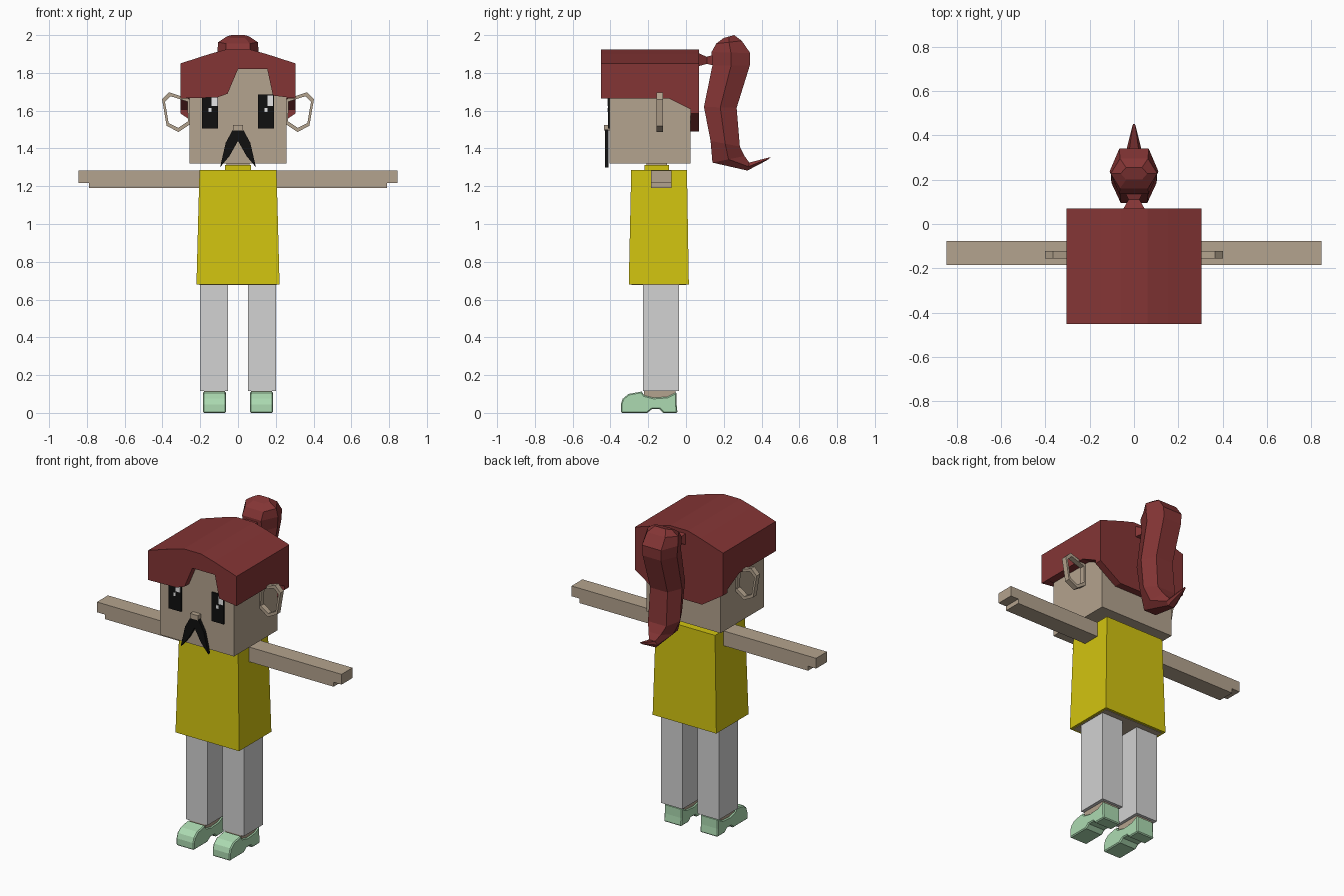
import bpy, bmesh
from mathutils import Vector

cube = bpy.data.objects.get("Cube")
if cube:
    bpy.data.objects.remove(cube, do_unlink=True)


def material(name, r, g, b):
    lin = [(c / 255 / 12.92 if c < 11 else ((c / 255 + 0.055) / 1.055) ** 2.4) for c in (r, g, b)]
    m = bpy.data.materials.new(name)
    m.use_nodes = True
    m.diffuse_color = (*lin, 1)
    m.node_tree.nodes["Principled BSDF"].inputs["Base Color"].default_value = (*lin, 1)
    return m


HAIR = material("dark red", 132, 53, 53)
SKIN = material("tan", 180, 163, 142)
YELLOW = material("yellow", 210, 196, 16)
GREY = material("light grey", 210, 210, 210)
GREEN = material("mint green", 172, 218, 177)
BLACK = material("black", 16, 16, 16)
WHITE = material("white", 240, 240, 240)


def finish(name, bm, mat):
    bmesh.ops.recalc_face_normals(bm, faces=bm.faces)
    mesh = bpy.data.meshes.new(name)
    bm.to_mesh(mesh)
    bm.free()
    mesh.materials.append(mat)
    ob = bpy.data.objects.new(name, mesh)
    bpy.context.collection.objects.link(ob)
    return ob


def loft(name, rings, mat, caps=True, closed=False):
    """Skin a series of equal-sized point rings."""
    bm = bmesh.new()
    vs = [[bm.verts.new(p) for p in ring] for ring in rings]
    n = len(vs[0])
    pairs = list(zip(vs, vs[1:])) + ([(vs[-1], vs[0])] if closed else [])
    for a, b in pairs:
        for i in range(n):
            j = (i + 1) % n
            bm.faces.new((a[i], a[j], b[j], b[i]))
    if caps and not closed:
        bm.faces.new(vs[0])
        bm.faces.new(vs[-1])
    return finish(name, bm, mat)


def prism_y(name, pts, y0, y1, mat):
    return loft(name, [[(x, y, z) for x, z in pts] for y in (y0, y1)], mat)


def prism_x(name, pts, x0, x1, mat):
    return loft(name, [[(x, y, z) for y, z in pts] for x in (x0, x1)], mat)


def rect(x0, x1, y0, y1, z):
    return [(x0, y0, z), (x1, y0, z), (x1, y1, z), (x0, y1, z)]


def box(name, x0, x1, y0, y1, z0, z1, mat):
    return loft(name, [rect(x0, x1, y0, y1, z) for z in (z0, z1)], mat)


def flip(pts, s):
    return [(x * s, z) for x, z in pts]


# Head and neck
box("head", -0.256, 0.256, -0.405, 0.025, 1.32, 1.83, SKIN)
box("neck", -0.06, 0.06, -0.21, -0.1, 1.28, 1.33, SKIN)
box("collar", -0.07, 0.07, -0.22, -0.09, 1.28, 1.313, YELLOW)

# Hair: arched crown, notched fringe, side panels and longer back
arch = [(0.305, 1.85), (0.15, 1.9), (0.06, 1.925), (-0.06, 1.925), (-0.15, 1.9), (-0.305, 1.85)]
prism_y("hair_crown", [(-0.305, 1.82), (0.305, 1.82)] + arch, -0.405, 0.025, HAIR)
prism_y("hair_fringe", [(-0.305, 1.665), (-0.11, 1.67), (-0.055, 1.69), (0, 1.82), (0.155, 1.82),
                        (0.185, 1.68), (0.305, 1.665)] + arch, -0.45, -0.405, HAIR)
prism_y("hair_back", [(-0.305, 1.585), (-0.16, 1.49), (0.16, 1.49), (0.305, 1.585)] + arch,
        0.025, 0.07, HAIR)
side = [(-0.405, 1.82), (-0.405, 1.665), (-0.09, 1.665), (0.025, 1.607), (0.025, 1.82)]
for s, label in ((1, "left"), (-1, "right")):
    prism_x(label + "_hair_side", side, s * 0.256, s * 0.305, HAIR)

# Hair tie and ponytail
tie = [(0.065, 1.835, 1.905, 0.05), (0.11, 1.848, 1.885, 0.025), (0.16, 1.835, 1.9, 0.05)]
loft("hair_tie", [[(-w, y, a), (w, y, a), (w, y, b), (-w, y, b)] for y, a, b, w in tie], HAIR)

# Each row: front y, front z, back y, back z, half width
tail = [(0.2, 1.985, 0.255, 2.0, 0.06), (0.16, 1.955, 0.295, 1.97, 0.105),
        (0.135, 1.91, 0.34, 1.905, 0.11), (0.14, 1.84, 0.338, 1.84, 0.105),
        (0.095, 1.62, 0.268, 1.615, 0.1), (0.13, 1.44, 0.285, 1.41, 0.105),
        (0.14, 1.325, 0.31, 1.36, 0.07), (0.325, 1.283, 0.335, 1.325, 0.035),
        (0.43, 1.338, 0.45, 1.355, 0.008)]
rings = []
for fy, fz, by, bz, w in tail:
    my, mz = (fy + by) / 2, (fz + bz) / 2
    rings.append([(-w * 0.6, fy, fz), (w * 0.6, fy, fz), (w, my, mz),
                  (w * 0.6, by, bz), (-w * 0.6, by, bz), (-w, my, mz)])
loft("ponytail", rings, HAIR)

# Eyes, with the glints on the same side of both
for x, label in ((-0.19, "right"), (0.105, "left")):
    box(label + "_eye", x, x + 0.085, -0.413, -0.404, 1.505, 1.685, BLACK)
    box(label + "_eye_glint", x + 0.05, x + 0.081, -0.416, -0.412, 1.625, 1.68, WHITE)
    box(label + "_eye_small_glint", x + 0.034, x + 0.05, -0.416, -0.412, 1.594, 1.615, WHITE)

# Nose and moustache
box("nose", -0.027, 0.027, -0.435, -0.4, 1.495, 1.525, SKIN)
whisker = [(0, 1.495), (0.027, 1.5), (0.065, 1.43), (0.095, 1.3), (0.045, 1.36), (0, 1.44)]

# Ear loops
ear = [(0.253, 1.66), (0.365, 1.697), (0.402, 1.66), (0.378, 1.52), (0.315, 1.487), (0.25, 1.53)]
centre = Vector((0.325, 1.595))

# Shoe side profile (y, z), with a dipped opening and an arched sole
shoe = [(-0.345, 0), (-0.345, 0.045), (-0.335, 0.075), (-0.305, 0.1), (-0.235, 0.113),
        (-0.22, 0.092), (-0.17, 0.08), (-0.1, 0.085), (-0.05, 0.11), (-0.05, 0.05), (-0.045, 0),
        (-0.12, 0), (-0.14, 0.02), (-0.18, 0.02), (-0.205, 0)]

for s, label in ((1, "left"), (-1, "right")):
    prism_y(label + "_moustache", flip(whisker, s), -0.43, -0.41, BLACK)

    ring = []
    for p in ear:
        inner = centre + (Vector(p) - centre) * 0.8
        (ox, oz), (ix, iz) = p, inner
        ring.append([(s * ox, -0.155, oz), (s * ox, -0.122, oz),
                     (s * ix, -0.122, iz), (s * ix, -0.155, iz)])
    loft(label + "_ear", ring, SKIN, closed=True)

    # Arm with a stepped hand
    arm = [(0.2, 1.19), (0.79, 1.19), (0.79, 1.218), (0.845, 1.218), (0.845, 1.282), (0.2, 1.282)]
    prism_y(label + "_arm", flip(arm, s), -0.185, -0.077, SKIN)

    # Leg, ankle and shoe
    box(label + "_leg", s * 0.052, s * 0.2, -0.228, -0.038, 0.115, 0.7, GREY)
    box(label + "_ankle", s * 0.07, s * 0.18, -0.222, -0.056, 0.05, 0.116, SKIN)
    ob = prism_x(label + "_shoe", shoe, s * 0.064, s * 0.186, GREEN)
    bev = ob.modifiers.new("soft_edges", "BEVEL")
    bev.width = 0.006
    bev.segments = 1
    bev.limit_method = "ANGLE"
    bev.angle_limit = 1.2

# Flared top, with the body showing inside the hem
loft("shirt", [rect(-0.22, 0.22, -0.303, 0.015, 0.68), rect(-0.204, 0.204, -0.29, 0.005, 1.285)], YELLOW)
box("body_underside", -0.205, 0.205, -0.288, 0.0, 0.677, 0.7, SKIN)
